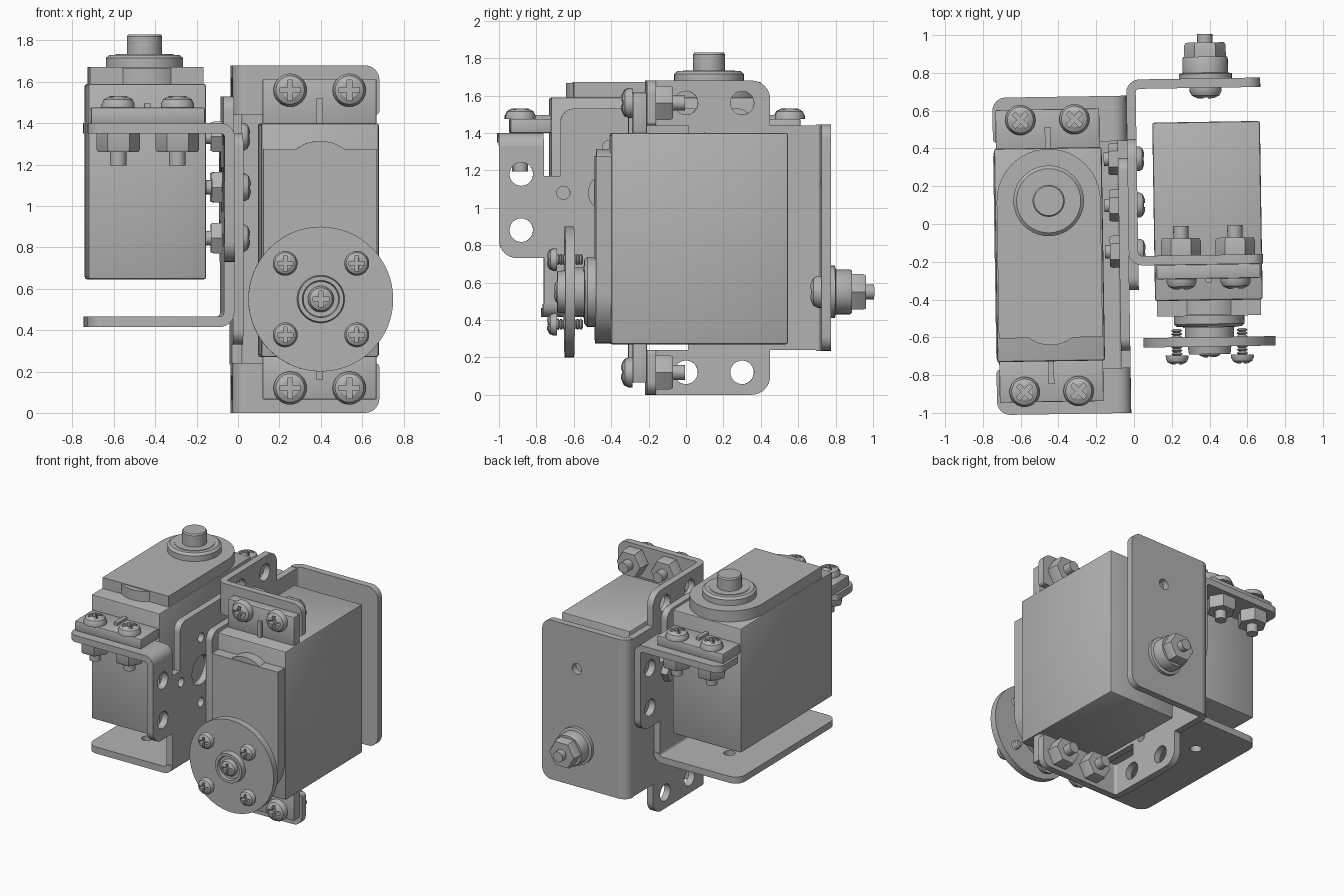
import bpy, bmesh, math
from mathutils import Matrix, Vector

cube = bpy.data.objects.get("Cube")
if cube:
    bpy.data.objects.remove(cube)

GREY = (0.45, 0.45, 0.45, 1)
metal = bpy.data.materials.new("plain grey")
metal.use_nodes = True
metal.diffuse_color = GREY
metal.node_tree.nodes["Principled BSDF"].inputs["Base Color"].default_value = GREY

# Each unit is built in a frame (u sideways, d depth, l length)
TURN = Matrix.Rotation(math.radians(0.9), 4, 'Z')
TILT = TURN @ Matrix.Translation((0.39, -0.22, 0.84))
PAN = TURN @ Matrix(((-1, 0, 0, -0.45), (0, 0, -1, -0.16), (0, -1, 0, 1.40), (0, 0, 0, 1)))
ALONG_U = Matrix(((0, 0, 1, 0), (1, 0, 0, 0), (0, 1, 0, 0), (0, 0, 0, 1)))   # sketch (d, l)
ALONG_D = Matrix(((1, 0, 0, 0), (0, 0, -1, 0), (0, 1, 0, 0), (0, 0, 0, 1)))  # sketch (u, l)
FRONT, SIDE = Vector((0, -1, 0)), Vector((1, 0, 0))


def aim(pos, direction):
    return Matrix.Translation(pos) @ direction.to_track_quat('Z', 'Y').to_matrix().to_4x4()


def put(name, mesh, matrix):
    if not mesh.materials:
        mesh.materials.append(metal)
    mesh.polygons.foreach_set("use_smooth", [True] * len(mesh.polygons))
    mesh.set_sharp_from_angle(angle=math.radians(32))
    ob = bpy.data.objects.new(name, mesh)
    bpy.context.collection.objects.link(ob)
    ob.matrix_world = matrix
    return ob


def finish(bm, name):
    bmesh.ops.recalc_face_normals(bm, faces=bm.faces)
    mesh = bpy.data.meshes.new(name)
    bm.to_mesh(mesh)
    bm.free()
    return mesh


def box(name, matrix, lo, hi, bevel=0):
    bm = bmesh.new()
    bmesh.ops.create_cube(bm, size=1)
    for v in bm.verts:
        v.co = [lo[i] + (hi[i] - lo[i]) * (v.co[i] + 0.5) for i in range(3)]
    if bevel:
        bmesh.ops.bevel(bm, geom=bm.edges[:], offset=bevel, segments=2, profile=0.5, affect='EDGES')
    return put(name, finish(bm, name), matrix)


def lathe_mesh(name, profile, steps=40):
    bm = bmesh.new()
    pts = [(0, profile[0][1])] + list(profile) + [(0, profile[-1][1])]
    vs = [bm.verts.new((r, 0, h)) for r, h in pts]
    es = [bm.edges.new(pair) for pair in zip(vs, vs[1:])]
    bmesh.ops.spin(bm, geom=vs + es, cent=(0, 0, 0), axis=(0, 0, 1), angle=math.tau, steps=steps)
    bmesh.ops.remove_doubles(bm, verts=bm.verts, dist=0.0001)
    return finish(bm, name)


def lathe(name, matrix, profile, steps=40):
    return put(name, lathe_mesh(name, profile, steps), matrix)


def rounded(corners):
    """Outline from (a, b) or (a, b, radius) corners."""
    out, n = [], len(corners)
    for i, c in enumerate(corners):
        p = Vector(c[:2])
        if len(c) < 3:
            out.append(p)
            continue
        a = p + (Vector(corners[i - 1][:2]) - p).normalized() * c[2]
        b = p + (Vector(corners[(i + 1) % n][:2]) - p).normalized() * c[2]
        mid = a + b - p
        for k in range(9):
            t = k / 8 * math.pi / 2
            out.append(mid + (a - mid) * math.cos(t) + (b - mid) * math.sin(t))
    return out


def ring(a, b, r, n=28):
    return [(a + r * math.cos(k * math.tau / n), b + r * math.sin(k * math.tau / n)) for k in range(n)]


def plate(name, matrix, outline, thick, holes=()):
    """Filled sketch with round holes, thickened about its plane."""
    cu = bpy.data.curves.new(name, 'CURVE')
    cu.dimensions, cu.fill_mode, cu.extrude = '2D', 'BOTH', thick / 2
    for loop in [outline] + [ring(*h) for h in holes]:
        sp = cu.splines.new('POLY')
        sp.points.add(len(loop) - 1)
        for pt, co in zip(sp.points, loop):
            pt.co = (co[0], co[1], 0, 1)
        sp.use_cyclic_u = True
    tmp = bpy.data.objects.new(name + "_sketch", cu)
    bpy.context.collection.objects.link(tmp)
    mesh = bpy.data.meshes.new_from_object(tmp.evaluated_get(bpy.context.evaluated_depsgraph_get()))
    bpy.data.objects.remove(tmp)
    bm = bmesh.new()
    bm.from_mesh(mesh)
    bmesh.ops.remove_doubles(bm, verts=bm.verts, dist=0.0001)
    return put(name, finish(bm, name), matrix)


# Unit screw head with a cross recess, reused at every size
def make_head():
    ob = put("head_blank", lathe_mesh("screw_head", [(1, 0), (1, .3), (.86, .68), (.5, .93)], 32), Matrix())
    cutters = [box("cross_cutter", Matrix(), (-a, -b, .35), (a, b, 2)) for a, b in ((.62, .15), (.15, .62))]
    for c in cutters:
        c.hide_render = True
        mod = ob.modifiers.new("cross", 'BOOLEAN')
        mod.operation, mod.object, mod.solver = 'DIFFERENCE', c, 'EXACT'
    mesh = bpy.data.meshes.new_from_object(ob.evaluated_get(bpy.context.evaluated_depsgraph_get()))
    for o in cutters + [ob]:
        bpy.data.objects.remove(o)
    return mesh


HEAD = make_head()


def screw_head(name, frame, r, h, spin=0):
    put(name, HEAD, frame @ Matrix.Rotation(spin, 4, 'Z') @ Matrix.Diagonal((r, r, h, 1)))


def bolt(name, frame, r, h, nut_r, nut_top, nut_low, end, shaft_r=.04, spin=0):
    screw_head(name + "_head", frame, r, h, spin)
    lathe(name + "_shaft", frame, [(shaft_r, end), (shaft_r, .01)], 20)
    lathe(name + "_nut", frame, [(nut_r * .93, nut_low), (nut_r, nut_low + .015), (nut_r, nut_top)], 6)


def mirrored(half):
    return half + [(c[0], -c[1], *c[2:]) for c in reversed(half)]


def bend(name, M, flip_d, l0, l1):
    """Quarter round joining the web to a wing or the back plate."""
    d0, s = (.985, -1) if flip_d else (0, 1)
    arc = [k / 6 * math.pi / 2 for k in range(7)]
    pts = [(-.35 - R * math.cos(t), d0 + s * (.07 - R * math.sin(t)))
           for R, seq in ((.07, arc), (.02, arc[::-1])) for t in seq]
    plate(name, M @ Matrix.Translation((0, 0, (l0 + l1) / 2)), pts, l1 - l0)


def bracket(tag, M):
    web = [(-.13, 0), (-.13, .51, .07), (.23, .51), (.23, .60), (.07, .60), (.07, .84),
           (.67, .84, .1), (.67, .60), (.915, .60)]
    holes = [(.32, 0, .035)]
    for s in (1, -1):
        holes += [(.32, s * .25, .11), (.32, s * .495, .035)]
        holes += [(.32 + k, s * .25, .035) for k in (-.245, .245)]
        holes += [(d, s * .72, .063) for d in (.22, .52)]
    plate(tag + "_bracket_web", M @ Matrix.Translation((-.395, 0, 0)) @ ALONG_U,
          rounded(mirrored(web[1:])), .05, holes)
    plate(tag + "_bracket_back", M @ Matrix.Translation((0, .96, 0)) @ ALONG_D,
          rounded(mirrored([(-.35, .605), (.29, .605, .08)])), .05, [(0, .29, .04), (0, -.29, .04)])
    bend(tag + "_back_bend", M, True, -.605, .605)
    for s, side in ((1, "upper"), (-1, "lower")):
        wing = [(-.35, s * .60), (.29, s * .60, .02), (.29, s * .84, .07), (-.35, s * .84)]
        plate(f"{tag}_{side}_wing", M @ Matrix.Translation((0, .025, 0)) @ ALONG_D, rounded(wing), .05)
        bend(f"{tag}_{side}_bend", M, False, *sorted((s * .60, s * .84)))


def servo(tag, M, spin):
    box(tag + "_motor_body", M, (-.285, -.19, -.57), (.285, .755, .56), .012)
    # Gear cover with one round end and a bulge at the other
    arc = [math.pi + k / 24 * math.pi for k in range(25)]
    cover = [(.275 * math.cos(t), -.29 + .275 * math.sin(t)) for t in arc] + [(.275, .435), (-.275, .435)]
    plate(tag + "_gear_cover", M @ Matrix.Translation((0, -.23, 0)) @ ALONG_D, cover, .085)
    lathe(tag + "_cover_bulge", M @ aim((0, -.18, .285), FRONT), [(.19, 0), (.19, .087)])
    lathe(tag + "_shaft_collar", M @ aim((0, -.27, -.29), FRONT),
          [(.187, 0), (.187, .045), (.17, .06), (.14, .06), (.14, .064)])
    lathe(tag + "_output_shaft", M @ aim((0, -.32, -.29), FRONT), [(.085, 0), (.085, .1), (.078, .11)])
    for s, side in ((1, "upper"), (-1, "lower")):
        l0, l1 = sorted((s * .55, s * .775))
        box(f"{tag}_{side}_flange", M, (-.275, -.075, l0), (.275, 0, l1), .006)
        l0, l1 = sorted((s * .55, s * .68))
        box(f"{tag}_{side}_rib", M, (-.015, -.095, l0), (.015, -.06, l1))
        for u in (-.143, .143):
            bolt(f"{tag}_{side}_bolt", M @ aim((u, -.075, s * .72), FRONT),
                 .08, .06, .105, -.125, -.215, -.28, spin=spin)


for tag, M, spin in (("tilt", TILT, 0), ("pan", PAN, math.pi / 4)):
    bracket(tag, M)
    servo(tag, M, spin)

# Bolts joining the two webs
for a, b in ((.245, 0), (-.245, 0), (0, .245), (0, -.245)):
    bolt("joint_bolt", TILT @ aim((-.37, .32 + a, .25 + b), SIDE),
         .066, .042, .085, -.1, -.15, -.175, .035)

# Pivot bolt and bushing on the back plate
pivot = TILT @ aim((0, .935, -.29), FRONT)
bolt("pivot_bolt", pivot, .085, .06, .11, -.165, -.24, -.285)
lathe("pivot_bushing", pivot,
      [(.115, -.165), (.12, -.155), (.12, -.08), (.14, -.075), (.14, -.05)])

# Round horn with its hub and screws
horn = TILT @ aim((0, 0, -.29), FRONT)
lathe("horn", horn, [(.13, .33), (.13, .385), (.35, .385), (.35, .435), (.115, .435),
                     (.11, .475), (.09, .475), (.085, .455)], 64)
screw_head("horn_center_screw", horn @ Matrix.Translation((0, 0, .45)), .063, .045)
for a in (-.173, .173):
    for b in (-.173, .173):
        seat = horn @ Matrix.Translation((a, b, .48))
        screw_head("horn_screw", seat, .06, .05)
        thread = [(r, -.14 + .0175 * i + o) for i in range(8) for r, o in ((.018, 0), (.03, .009))]
        lathe("horn_screw_thread", seat, thread + [(.018, .002)], 16)
